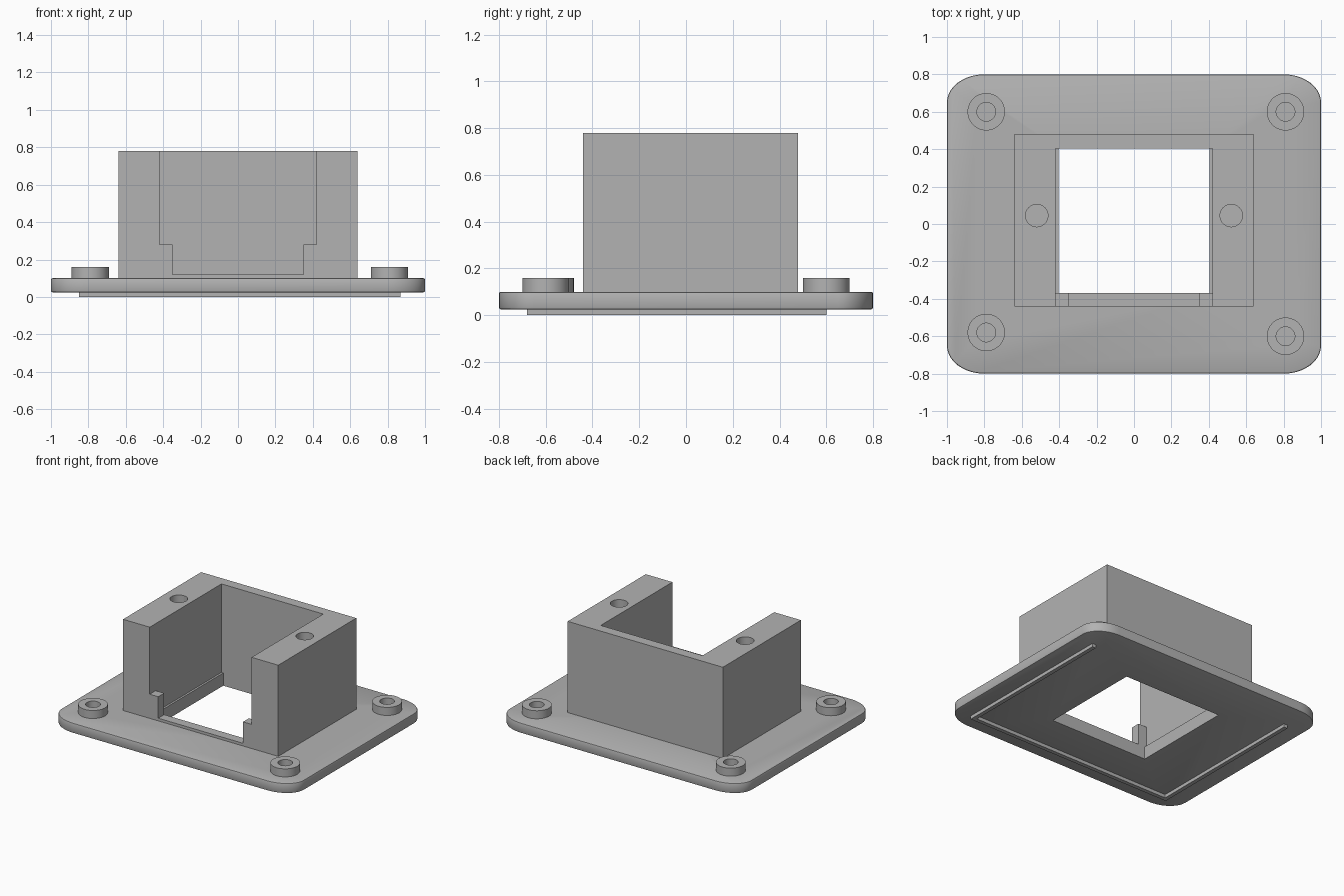
import bpy, bmesh, math
from mathutils import Vector

cube = bpy.data.objects.get("Cube")
if cube:
    bpy.data.objects.remove(cube, do_unlink=True)

grey = bpy.data.materials.new("plain grey")
grey.use_nodes = True
colour = (0.45, 0.45, 0.45, 1)
grey.diffuse_color = colour
grey.node_tree.nodes["Principled BSDF"].inputs["Base Color"].default_value = colour


def extrude(name, points, direction):
    """Closed outline swept along a vector."""
    bm = bmesh.new()
    face = bm.faces.new([bm.verts.new(p) for p in points])
    out = bmesh.ops.extrude_face_region(bm, geom=[face])
    moved = [v for v in out["geom"] if isinstance(v, bmesh.types.BMVert)]
    bmesh.ops.translate(bm, verts=moved, vec=Vector(direction))
    bmesh.ops.recalc_face_normals(bm, faces=bm.faces)
    mesh = bpy.data.meshes.new(name)
    bm.to_mesh(mesh)
    bm.free()
    mesh.materials.append(grey)
    obj = bpy.data.objects.new(name, mesh)
    bpy.context.collection.objects.link(obj)
    return obj


def upright(name, outline, z0, z1):
    return extrude(name, [(x, y, z0) for x, y in outline], (0, 0, z1 - z0))


def box(name, x0, x1, y0, y1, z0, z1):
    return upright(name, [(x0, y0), (x1, y0), (x1, y1), (x0, y1)], z0, z1)


def circle(x, y, r, n=40):
    return [(x + r * math.cos(math.tau * i / n), y + r * math.sin(math.tau * i / n)) for i in range(n)]


def apply(obj, modifier):
    bpy.context.view_layer.objects.active = obj
    bpy.ops.object.modifier_apply(modifier=modifier.name)


def cut(obj, cutter):
    mod = obj.modifiers.new("cut", 'BOOLEAN')
    mod.operation, mod.solver, mod.object = 'DIFFERENCE', 'EXACT', cutter
    apply(obj, mod)
    bpy.data.objects.remove(cutter, do_unlink=True)


def smooth(obj):
    bpy.ops.object.select_all(action='DESELECT')
    obj.select_set(True)
    bpy.context.view_layer.objects.active = obj
    bpy.ops.object.shade_smooth_by_angle(angle=math.radians(30))


BOTTOM, TOP, HEIGHT = 0.025, 0.1, 0.78
FRONT, BACK = -0.44, 0.48
IN_FRONT, IN_BACK, IN_X = -0.37, 0.405, 0.42
BOSSES = [(-0.79, 0.6), (0.81, 0.6), (-0.79, -0.58), (0.81, -0.6)]

# Base plate with oval corners and softened rims
outline = []
for quarter, (sx, sy) in enumerate([(1, 1), (-1, 1), (-1, -1), (1, -1)]):
    for i in range(11):
        a = (quarter + i / 10) * math.pi / 2
        outline.append((sx * 0.8 + 0.2 * math.cos(a), sy * 0.65 + 0.15 * math.sin(a)))
plate = upright("base_plate", outline, BOTTOM, TOP)
rim = plate.modifiers.new("rim", 'BEVEL')
rim.width, rim.segments, rim.angle_limit = 0.008, 2, math.radians(40)
apply(plate, rim)
cut(plate, box("cutter", -0.405, 0.405, IN_FRONT, IN_BACK, -0.1, 0.3))
for x, y in BOSSES:
    cut(plate, upright("cutter", circle(x, y, 0.05), 0.07, 0.3))
smooth(plate)

# Housing walls, open at the front, with a blind screw hole in each arm
walls = upright("housing_walls", [
    (-0.64, FRONT), (-IN_X, FRONT), (-IN_X, IN_BACK), (IN_X, IN_BACK),
    (IN_X, FRONT), (0.64, FRONT), (0.64, BACK), (-0.64, BACK)], TOP, HEIGHT)
for x in (-0.52, 0.52):
    cut(walls, upright("cutter", circle(x, 0.045, 0.06), 0.35, 1))
smooth(walls)

# Stepped sill across the front opening
sill = [(IN_X, TOP), (IN_X, 0.28), (0.35, 0.28), (0.35, 0.12)]
sill += [(-x, z) for x, z in reversed(sill)]
extrude("front_sill", [(x, FRONT, z) for x, z in sill], (0, IN_FRONT - FRONT, 0))

# Narrow ledges at the foot of the inner side walls
for side, x in (("right", -IN_X), ("left", 0.405)):
    box(side + "_ledge", x, x + 0.015, IN_FRONT, IN_BACK, TOP, 0.12)

# Corner bosses with screw holes
for i, (x, y) in enumerate(BOSSES):
    boss = upright(f"corner_boss_{i + 1}", circle(x, y, 0.1), TOP - 0.002, 0.16)
    cut(boss, upright("cutter", circle(x, y, 0.05), 0, 0.3))
    smooth(boss)

# Raised U-shaped rib under the plate
X0, X1, Y0, Y1, W = -0.85, 0.87, -0.68, 0.6, 0.03
upright("underside_rib", [
    (X0, Y1), (X0, Y0), (X1, Y0), (X1, Y1), (X1 - W, Y1),
    (X1 - W, Y0 + W), (X0 + W, Y0 + W), (X0 + W, Y1)], 0, BOTTOM + 0.002)
